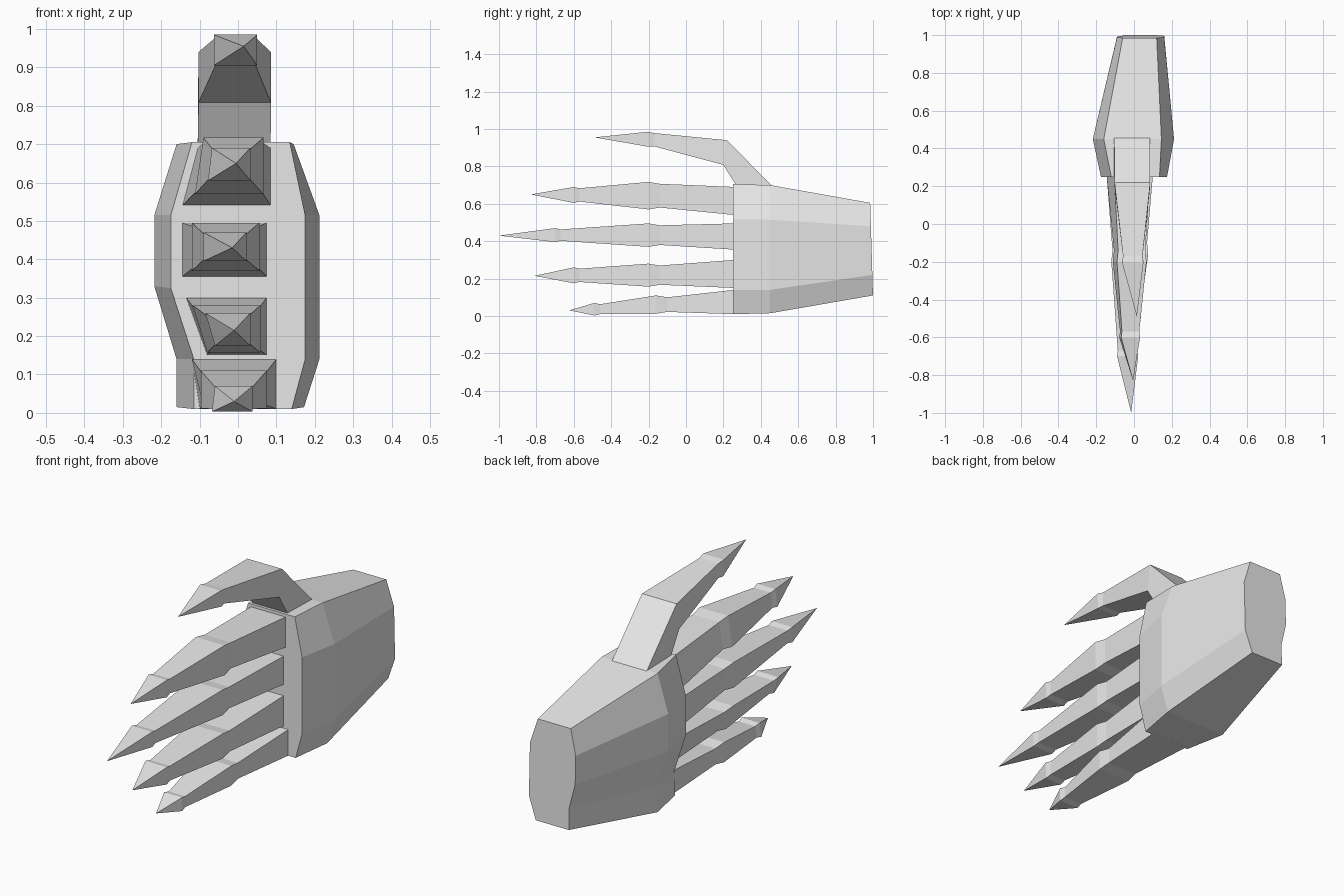
import bpy, bmesh

cube = bpy.data.objects.get("Cube")
if cube:
    bpy.data.objects.remove(cube, do_unlink=True)

# One flat colour for the whole hand
GREY = (0.8, 0.8, 0.8, 1)
grey = bpy.data.materials.new("light grey")
grey.use_nodes = True
grey.diffuse_color = GREY
grey.node_tree.nodes["Principled BSDF"].inputs["Base Color"].default_value = GREY


def loft(name, rings):
    """Skin a row of equal-sized rings; a last ring of one point makes a tip."""
    bm = bmesh.new()
    loops = [[bm.verts.new(p) for p in ring] for ring in rings]
    n = len(loops[0])
    for a, b in zip(loops, loops[1:]):
        for i in range(n):
            j = (i + 1) % n
            end = (b[j], b[i]) if len(b) == n else (b[0],)
            bm.faces.new((a[i], a[j], *end))
    bm.faces.new(loops[0])
    if len(loops[-1]) == n:
        bm.faces.new(loops[-1])
    bmesh.ops.recalc_face_normals(bm, faces=bm.faces)
    mesh = bpy.data.meshes.new(name)
    bm.to_mesh(mesh)
    bm.free()
    mesh.materials.append(grey)
    bpy.context.collection.objects.link(bpy.data.objects.new(name, mesh))


def palm_ring(y, slant, heights, left, right):
    """Ten-sided outline: five heights up each side, bulging in the middle."""
    top, wide, low = left
    xs_left = (top, wide, wide, low, low)
    top, wide, low = right
    xs_right = (top, wide, wide, wide, low)
    pts = list(zip(xs_left, heights)) + list(zip(xs_right, heights))[::-1]
    return [(x, y - slant * z, z) for x, z in pts]


# Palm: knuckle end, widest part and sloping wrist
loft("palm", [
    palm_ring(.25, 0, (.705, .515, .325, .14, .01), (-.12, -.175, -.115), (.135, .175, .14)),
    palm_ring(.45, 0, (.70, .515, .33, .14, .015), (-.16, -.218, -.16), (.145, .212, .172)),
    palm_ring(1.003, .03, (.605, .48, .34, .22, .11), (-.06, -.09, -.06), (.12, .16, .12)),
])


def section(y, z_low, z_high, left_low, left_high, right, inset=0):
    """Four-sided finger section, optionally moved back and pinched in."""
    a, b = z_low + inset, z_high - inset
    dx = inset * .6
    return [(left_low + dx, y, a), (right - dx, y, a),
            (right - dx, y, b), (left_high + dx, y, b)]


def finger(name, base, knuckle, joint, tip):
    """Tapered finger with a narrow neck behind the knuckle and the joint."""
    knuckle_neck = (knuckle[0] + .06, *knuckle[1:])
    joint_neck = (joint[0] + .03, *joint[1:])
    loft(name, [section(*base),
                section(*knuckle_neck, inset=.01), section(*knuckle),
                section(*joint_neck, inset=.007), section(*joint), [tip]])


# Fingers: sections are y, low z, high z, left x low, left x high, right x
finger("index_finger", (.26, .54, .69, -.145, -.105, .085),
       (-.20, .57, .717, -.112, -.09, .066),
       (-.60, .605, .69, -.078, -.068, .032), (-.005, -.83, .65))
finger("middle_finger", (.26, .355, .495, -.145, -.145, .075),
       (-.20, .37, .495, -.12, -.12, .056),
       (-.70, .395, .47, -.09, -.09, .022), (-.015, -1, .43))
finger("ring_finger", (.26, .15, .30, -.08, -.135, .075),
       (-.20, .157, .28, -.08, -.118, .058),
       (-.60, .175, .26, -.06, -.085, .032), (-.01, -.81, .215))
finger("little_finger", (.26, .01, .14, -.10, -.12, .10),
       (-.16, .012, .11, -.097, -.097, .075),
       (-.49, .003, .07, -.068, -.06, .038), (-.01, -.625, .03))


def thumb_ring(low, high, left, right):
    """Leaning section from its low and high (y, z) edges."""
    return [(left, *low), (right, *low), (right, *high), (left, *high)]


# Thumb: rises from the palm top, bends forward and ends in a point
loft("thumb", [
    thumb_ring((.27, .695), (.46, .695), -.105, .085),
    thumb_ring((.20, .808), (.22, .94), -.103, .086),
    thumb_ring((-.17, .907), (-.17, .978), -.058, .045),
    thumb_ring((-.20, .905), (-.205, .985), -.063, .05),
    [(.015, -.49, .955)],
])
